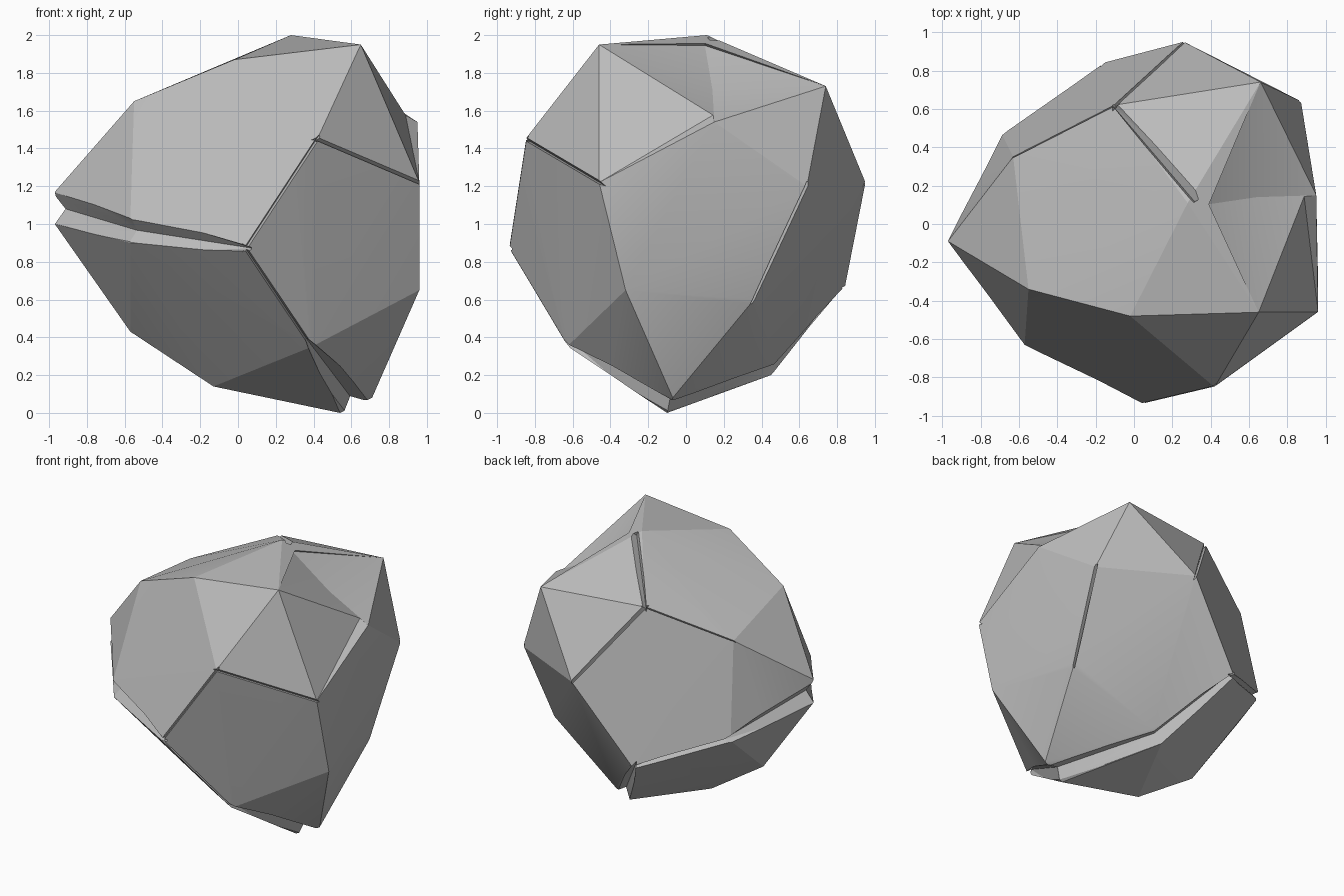
import bpy, bmesh, math
from mathutils import Vector

cube = bpy.data.objects.get("Cube")
if cube:
    bpy.data.objects.remove(cube, do_unlink=True)

stone = bpy.data.materials.new("grey_stone")
stone.use_nodes = True
grey = (0.5, 0.5, 0.5, 1)
stone.diffuse_color = grey
stone.node_tree.nodes["Principled BSDF"].inputs["Base Color"].default_value = grey

# Named corners of the boulder
corner = {
    "peak": (.65, -.46, 1.95), "crown": (.28, .11, 2), "back_top": (.66, .74, 1.73),
    "shoulder_low": (.95, .15, 1.54), "side_front": (.96, -.46, 1.22),
    "front_high": (.42, -.85, 1.45), "nose": (.04, -.94, .87),
    "tip": (-.97, -.09, 1.17), "tip_low": (-.97, -.09, 1.0),
    "brow": (-.57, -.63, 1.03), "brow_low": (-.57, -.62, .9),
    "left_top": (-.55, -.34, 1.65), "front_top": (-.02, -.48, 1.87),
    "rear_top": (-.1, .62, 1.74), "rear_left": (-.63, .35, 1.53),
    "rear": (.26, .95, 1.22), "rear_low": (-.16, .84, .66),
    "left_low": (-.69, .47, .86), "rear_side": (.87, .64, 1.2),
    "side_low": (.96, -.32, .65), "side_back": (.82, .36, .6),
    "foot": (.71, -.07, .08), "base": (.54, -.1, 0), "front_low": (.39, -.63, .35),
    "under_front": (-.13, -.11, .14), "under_left": (-.57, -.08, .43),
    "under_back": (.14, .45, .2), "under_back_lip": (.24, .47, .27),
}
corner = {name: Vector(p) for name, p in corner.items()}


def hull(name, points):
    bm = bmesh.new()
    for p in points:
        bm.verts.new(p)
    res = bmesh.ops.convex_hull(bm, input=bm.verts)
    loose = [g for g in set(res["geom_interior"] + res["geom_unused"])
             if isinstance(g, bmesh.types.BMVert)]
    bmesh.ops.delete(bm, geom=loose, context="VERTS")
    bmesh.ops.recalc_face_normals(bm, faces=bm.faces)
    mesh = bpy.data.meshes.new(name)
    bm.to_mesh(mesh)
    bm.free()
    ob = bpy.data.objects.new(name, mesh)
    bpy.context.collection.objects.link(ob)
    return ob


boulder = hull("boulder", corner.values())
boulder.data.materials.append(stone)
bpy.context.view_layer.objects.active = boulder
middle = Vector((0, 0, 1))


def carve(points):
    cutter = hull("cutter", points)
    mod = boulder.modifiers.new("carve", "BOOLEAN")
    mod.object = cutter
    mod.solver = "EXACT"
    bpy.ops.object.modifier_apply(modifier=mod.name)
    bpy.data.objects.remove(cutter, do_unlink=True)


# Wedge-shaped crack between two plates of stone, run slightly past its ends
def crack(a, b, wide_a, wide_b, depth):
    along = (b - a).normalized()
    out = ((a + b) / 2 - middle).normalized()
    side = along.cross(out).normalized()
    pts = []
    for p, w in ((a - along * .025, wide_a), (b + along * .025, wide_b)):
        pts += [p - out * depth, p + out * .05 + side * w, p + out * .05 - side * w]
    carve(pts)


# Valley behind the peak, and the ledge where the side plate stands proud
valley = Vector((.37, .1, 1.945))
valley_floor = Vector((.64, .14, 1.71))
shoulder = Vector((.88, .2, 1.61))
peak, back_top = corner["peak"], corner["back_top"]
ledge, side_front = corner["shoulder_low"], corner["side_front"]
above = Vector((.85, .15, 2.2))
beside = Vector((1.2, -.2, 1.8))
carve([valley, valley_floor, shoulder, ledge, peak, back_top, above])
carve([peak, shoulder, side_front, ledge, beside])

# Middle lines of the cracks that lie between two lips
seam = dict(corner)
seam["valley"] = Vector((.31, .14, 1.975))
for name, low, high in (("tip", "tip_low", "tip"), ("brow", "brow_low", "brow"),
                        ("toe", "foot", "base"),
                        ("under", "under_back", "under_back_lip")):
    seam[name] = (corner[low] + corner[high]) / 2

for start, end, wide_a, wide_b, depth in (
    ("tip", "brow", .16, .12, .05), ("brow", "nose", .12, .03, .05),
    ("nose", "front_high", .025, .025, .03), ("front_high", "side_front", .025, .025, .03),
    ("nose", "front_low", .025, .03, .03), ("front_low", "toe", .04, .13, .05),
    ("valley", "rear_top", .05, .03, .03), ("rear_top", "rear", .03, .02, .03),
    ("rear_top", "rear_left", .02, .015, .015),
    ("rear_low", "left_low", .03, .06, .04), ("left_low", "tip", .07, .14, .05),
    ("rear_side", "side_back", .03, .02, .03),
    ("rear_low", "under", .03, .09, .05), ("under", "toe", .09, .12, .05),
):
    crack(seam[start], seam[end], wide_a, wide_b, depth)

# Soft shading over shallow facets, crisp plate edges
boulder.select_set(True)
bpy.ops.object.shade_smooth_by_angle(angle=math.radians(18))
